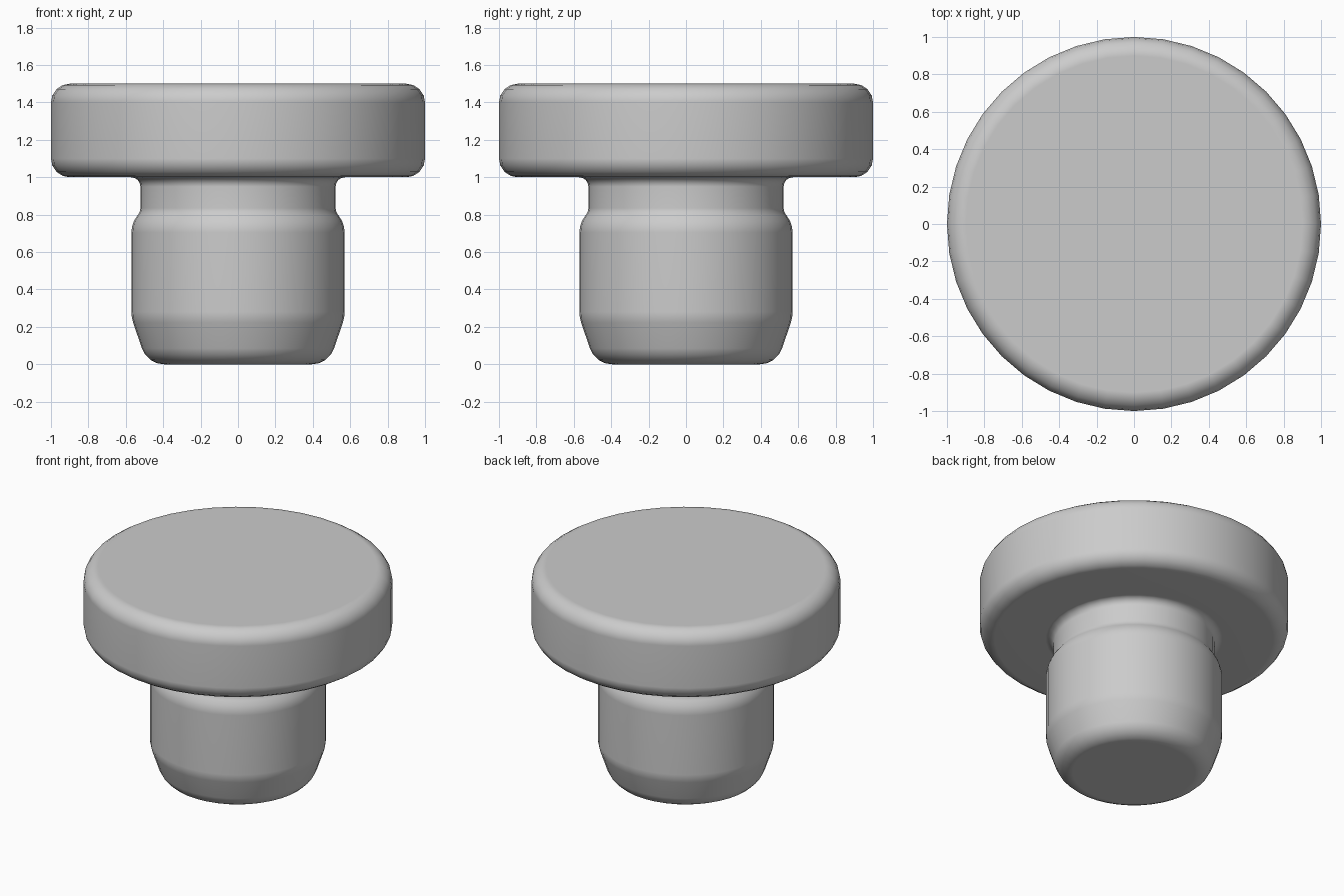
import bpy, bmesh, math
from mathutils import Vector

if "Cube" in bpy.data.objects:
    bpy.data.objects.remove(bpy.data.objects["Cube"])

SIDES = 40

# Profile corners from bottom to top: radius, height, fillet tangent length, fillet steps
corners = [
    (0.485, 0.00, 0.09, 4),   # rounded tip of the stem
    (0.57, 0.25, 0.03, 2),    # tapered lead-in
    (0.57, 0.755, 0.05, 3),   # shoulder under the neck
    (0.522, 0.815, 0.02, 2),  # start of the neck
    (0.522, 1.00, 0.05, 4),   # flare into the head
    (1.00, 1.00, 0.10, 4),    # lower rim of the head
    (1.00, 1.50, 0.10, 4),    # upper rim of the head
]


def rounded(corners):
    """Replace each corner with a circular arc."""
    ends = [(0, 0)] + [c[:2] for c in corners] + [(0, 1.5)]
    pts = []
    for i, (r, z, length, steps) in enumerate(corners):
        p = Vector((r, z))
        u = (Vector(ends[i]) - p).normalized()
        v = (Vector(ends[i + 2]) - p).normalized()
        w = math.sin(u.angle(v) / 2)
        a, b = p + u * length, p + v * length
        for k in range(steps + 1):
            t = k / steps
            c0, c1, c2 = (1 - t) ** 2, 2 * w * t * (1 - t), t * t
            pts.append((a * c0 + p * c1 + b * c2) / (c0 + c1 + c2))
    return pts


# Turn the profile around z and cap both ends
bm = bmesh.new()
rings = []
for r, z in rounded(corners):
    angles = [2 * math.pi * k / SIDES for k in range(SIDES)]
    rings.append([bm.verts.new((r * math.cos(a), r * math.sin(a), z)) for a in angles])
for lo, hi in zip(rings, rings[1:]):
    for k in range(SIDES):
        n = (k + 1) % SIDES
        bm.faces.new((lo[k], lo[n], hi[n], hi[k]))
bm.faces.new(rings[0][::-1])
bm.faces.new(rings[-1])

mesh = bpy.data.meshes.new("round_head_plug")
bm.to_mesh(mesh)
bm.free()
plug = bpy.data.objects.new("round_head_plug", mesh)
bpy.context.collection.objects.link(plug)

# Smooth shading with level flats
bpy.context.view_layer.objects.active = plug
plug.select_set(True)
bpy.ops.object.shade_smooth_by_angle(angle=math.radians(35))
weighted = plug.modifiers.new("level_flats", 'WEIGHTED_NORMAL')
weighted.keep_sharp = True
